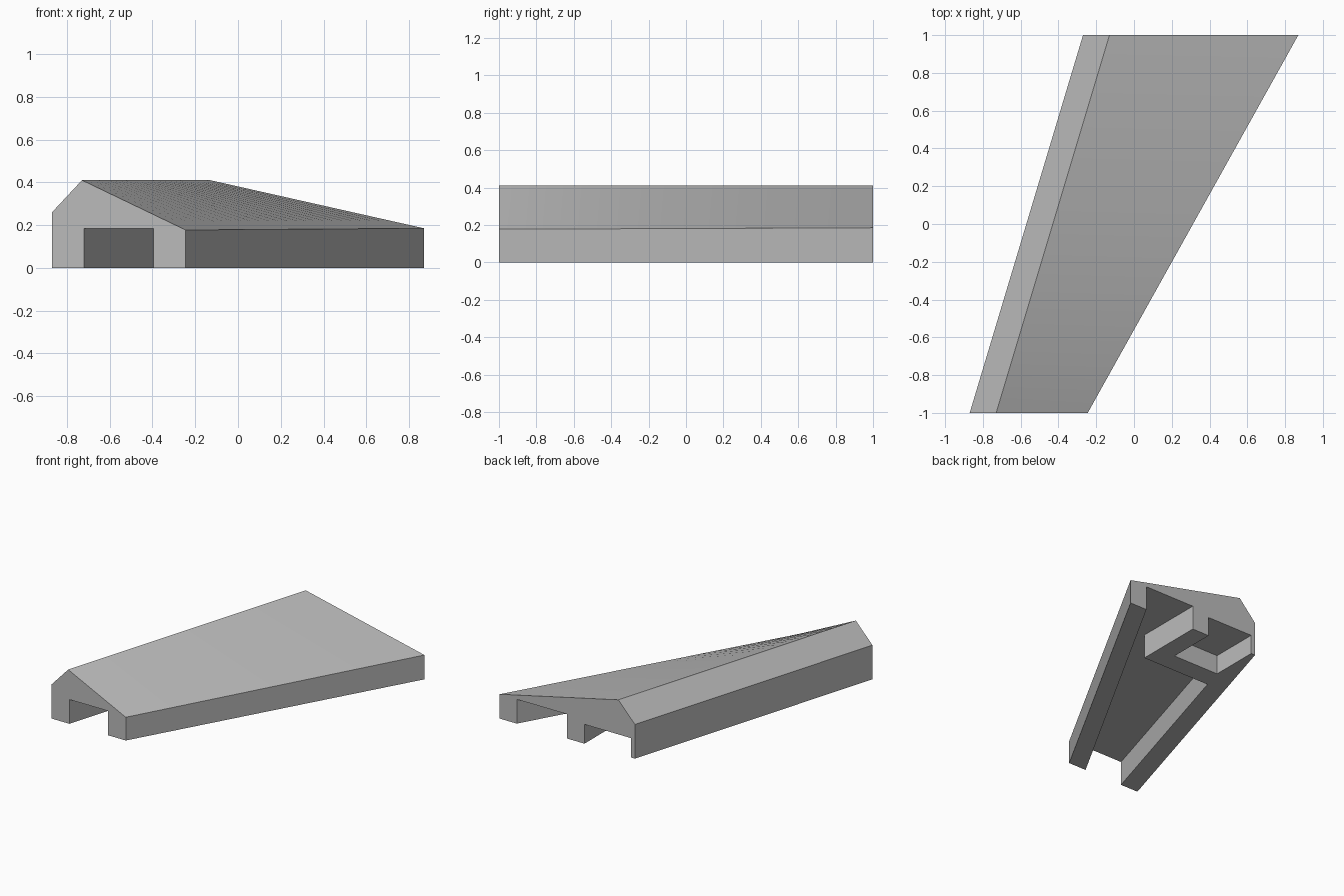
import bpy, bmesh
from mathutils import Vector

old = bpy.data.objects.get("Cube")
if old:
    bpy.data.objects.remove(old, do_unlink=True)

# Single flat grey
grey = bpy.data.materials.new("plain_grey")
grey.use_nodes = True
colour = (0.5, 0.5, 0.5, 1)
grey.diffuse_color = colour
grey.node_tree.nodes["Principled BSDF"].inputs["Base Color"].default_value = colour


def add_object(name, bm):
    bmesh.ops.recalc_face_normals(bm, faces=bm.faces)
    mesh = bpy.data.meshes.new(name)
    bm.to_mesh(mesh)
    bm.free()
    mesh.materials.append(grey)
    obj = bpy.data.objects.new(name, mesh)
    bpy.context.collection.objects.link(obj)
    return obj


def loft(name, start, end, steps):
    """Solid blended between two matching end profiles."""
    bm = bmesh.new()
    rings = []
    for i in range(steps + 1):
        rings.append([bm.verts.new(Vector(a).lerp(Vector(b), i / steps))
                      for a, b in zip(start, end)])
    n = len(start)
    for r, s in zip(rings, rings[1:]):
        for k in range(n):
            j = (k + 1) % n
            bm.faces.new((r[k], r[j], s[j], s[k]))
    bm.faces.new(rings[0])
    bm.faces.new(rings[-1])
    return add_object(name, bm)


def prism(name, plan, top):
    """Upright cutter with the given plan, reaching from below ground to top."""
    bm = bmesh.new()
    base = bm.faces.new([bm.verts.new((x, y, -0.1)) for x, y in plan])
    ext = bmesh.ops.extrude_face_region(bm, geom=[base])["geom"]
    for v in ext:
        if isinstance(v, bmesh.types.BMVert):
            v.co.z = top
    obj = add_object(name, bm)
    obj.hide_render = True
    return obj


# Roofed body: a skewed shed that widens to the back
def gable(left, ridge, right, y, eave):
    return [(left, y, 0), (right, y, 0), (right, y, eave),
            (ridge, y, 0.41), (left, y, 0.26)]


body = loft("roofed_body",
            gable(-0.87, -0.73, -0.245, -1, 0.177),
            gable(-0.27, -0.13, 0.87, 1, 0.185), 24)

# Inner faces of the side walls, as x at a given y
def left_inner(y):
    return -0.42 + 0.3 * y


def right_inner(y):
    return 0.165 + 0.56 * y


# Main passage, running from the front to the wider back opening
passage = prism("passage_cutter", [
    (left_inner(-1.1), -1.1), (right_inner(-1.1), -1.1),
    (right_inner(1.1), 1.1), (0.3, 1.1), (0.3, 0.47),
    (left_inner(0.47), 0.47)], 0.185)

# Lower alcove beside it at the back
alcove = prism("alcove_cutter", [
    (-0.235, 0.627), (0.155, 0.627), (0.155, 1.1), (-0.235, 1.1)], 0.147)

bpy.context.view_layer.objects.active = body
body.select_set(True)
for cutter in (passage, alcove):
    cut = body.modifiers.new(cutter.name, "BOOLEAN")
    cut.operation = "DIFFERENCE"
    cut.solver = "EXACT"
    cut.object = cutter
    bpy.ops.object.modifier_apply(modifier=cut.name)
    bpy.data.objects.remove(cutter, do_unlink=True)

bpy.ops.object.shade_smooth_by_angle(angle=0.35)
